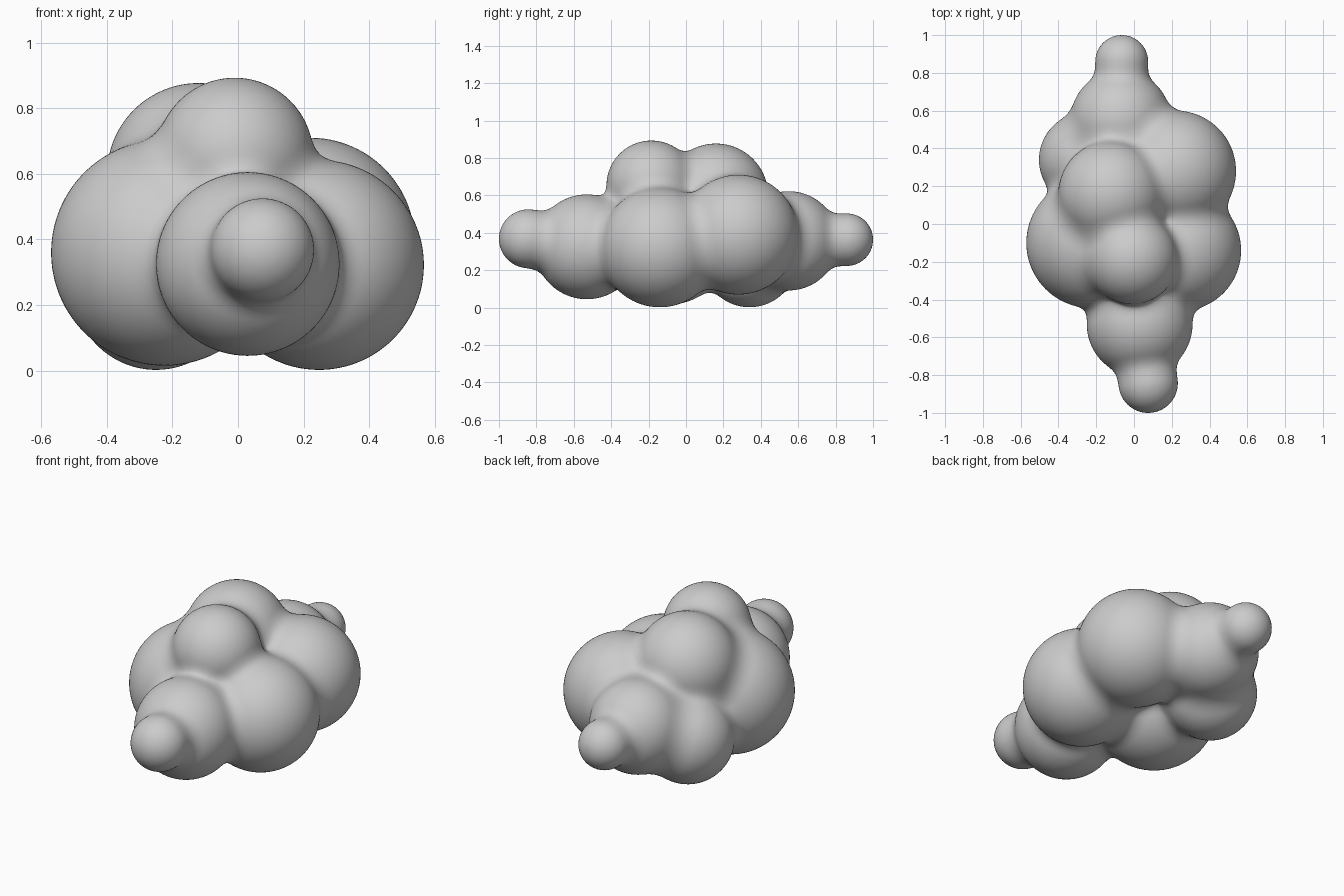
import bpy, bmesh
from mathutils import Vector, Matrix

if "Cube" in bpy.data.objects:
    bpy.data.objects.remove(bpy.data.objects["Cube"])

# Puffs of the cloud: x, y, z, radius
PUFFS = [
    (-0.225, -0.10, 0.36, 0.345),   # left front
    (0.247, -0.14, 0.322, 0.32),    # right front
    (0.22, 0.28, 0.39, 0.32),       # right back
    (-0.25, 0.34, 0.255, 0.253),    # left back
    (-0.01, -0.185, 0.653, 0.24),   # top front
    (-0.12, 0.16, 0.597, 0.28),     # top back
    (0.03, -0.53, 0.325, 0.28),     # front end
    (-0.07, 0.55, 0.357, 0.265),    # back end
    (0.075, -0.843, 0.368, 0.157),  # front tip
    (-0.065, 0.86, 0.363, 0.14),    # back tip
]
SPHERES = [(Vector(p[:3]), p[3]) for p in PUFFS]
BLEND = 0.08


def field(p):
    """Smoothly blended distance to all puffs, with its gradient."""
    d, g = None, None
    for c, r in SPHERES:
        v = p - c
        length = max(v.length, 1e-6)
        e, n = length - r, v / length
        if d is None:
            d, g = e, n
            continue
        h = min(max(0.5 + 0.5 * (d - e) / BLEND, 0.0), 1.0)
        d = d + (e - d) * h - BLEND * h * (1 - h)
        g = g.lerp(n, h)
    return d, g


# Overlapping puffs in one mesh
bm = bmesh.new()
for c, r in SPHERES:
    bmesh.ops.create_icosphere(bm, subdivisions=4, radius=r, matrix=Matrix.Translation(c))
mesh = bpy.data.meshes.new("cloud")
bm.to_mesh(mesh)
bm.free()
cloud = bpy.data.objects.new("cloud", mesh)
bpy.context.collection.objects.link(cloud)
bpy.context.view_layer.objects.active = cloud
cloud.select_set(True)

# Fuse into one skin
remesh = cloud.modifiers.new("fuse", 'REMESH')
remesh.mode = 'VOXEL'
remesh.voxel_size = 0.018
relax = cloud.modifiers.new("relax", 'SMOOTH')
relax.factor = 0.5
relax.iterations = 6
for name in ("fuse", "relax"):
    bpy.ops.object.modifier_apply(modifier=name)

# Settle the skin on the blended puffs so the creases become soft fillets
for v in cloud.data.vertices:
    p = v.co.copy()
    for _ in range(4):
        d, g = field(p)
        if g.length > 0.2:
            p -= g * (max(-0.04, min(0.04, d)) / g.length)
    v.co = p
cloud.data.update()
bpy.ops.object.shade_smooth()
